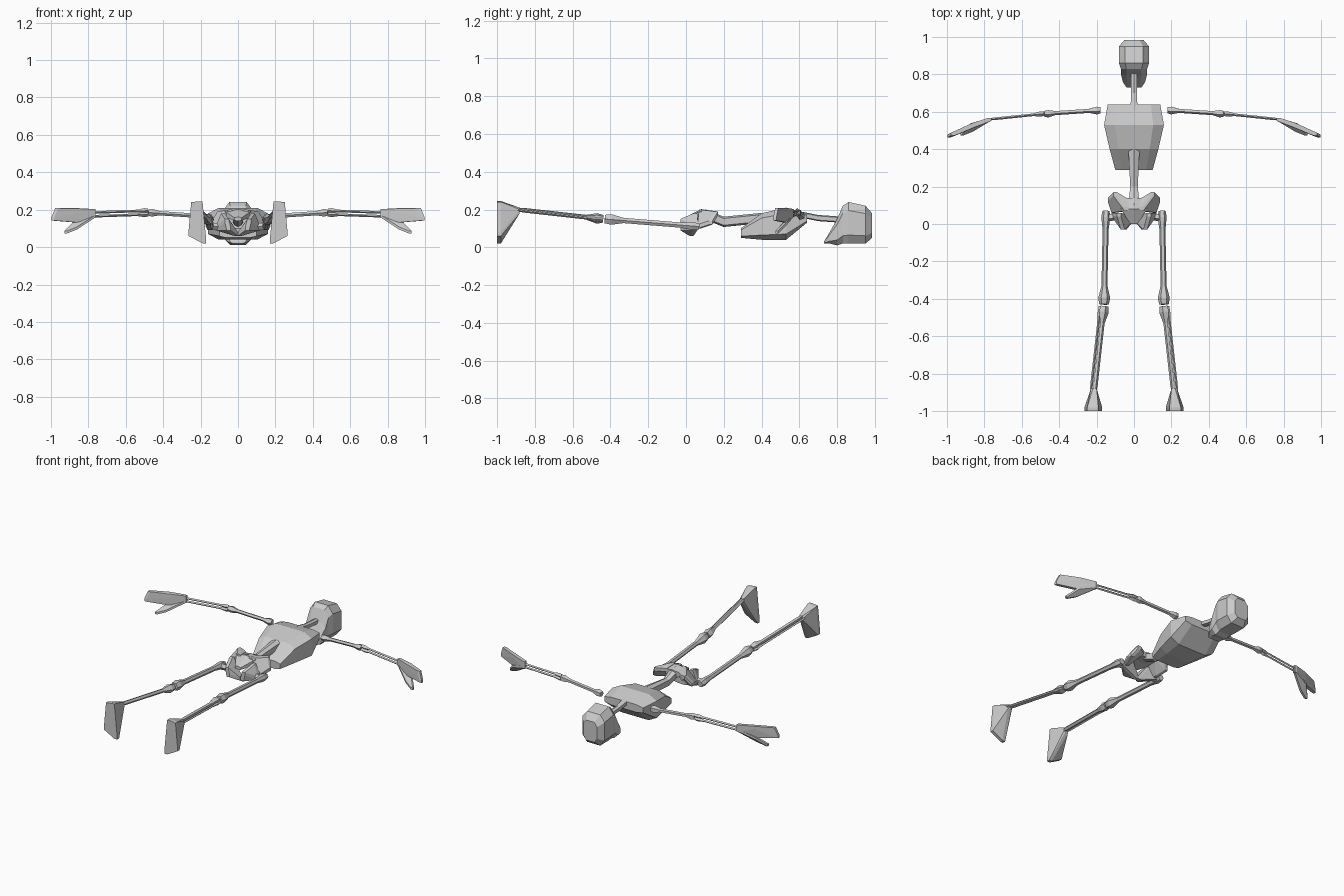
import bpy, bmesh
from itertools import product
from math import cos, sin, pi, copysign
from mathutils import Vector

default_cube = bpy.data.objects.get("Cube")
if default_cube:
    bpy.data.objects.remove(default_cube, do_unlink=True)

bone_grey = bpy.data.materials.new("bone grey")
bone_grey.use_nodes = True
colour = (.6, .6, .6, 1)
bone_grey.diffuse_color = colour
shader = bone_grey.node_tree.nodes["Principled BSDF"]
shader.inputs["Base Color"].default_value = colour


def add_object(name, bm):
    bmesh.ops.recalc_face_normals(bm, faces=bm.faces)
    mesh = bpy.data.meshes.new(name)
    bm.to_mesh(mesh)
    mesh.materials.append(bone_grey)
    part = bpy.data.objects.new(name, mesh)
    bpy.context.collection.objects.link(part)


def finish(name, bm, paired):
    """Turn the mesh into one central part, or a left and a right part."""
    if paired:
        add_object("left_" + name, bm)
        for vert in bm.verts:
            vert.co.x = -vert.co.x
        add_object("right_" + name, bm)
    else:
        add_object(name, bm)
    bm.free()


def skin(bm, rings):
    """Join rings of points with flat faces and close both ends."""
    loops = [[bm.verts.new(point) for point in ring] for ring in rings]
    for near, far in zip(loops, loops[1:]):
        for k in range(len(near)):
            bm.faces.new((near[k - 1], near[k], far[k], far[k - 1]))
    bm.faces.new(loops[0])
    bm.faces.new(loops[-1])


def body(name, sections, sides=8, roundness=.6):
    """Central part from sections of y, bottom, top and half width."""
    def soften(value):
        peak = cos(pi / sides)
        return copysign((abs(value) / peak) ** roundness, value)

    angles = [(2 * k + 1) * pi / sides for k in range(sides)]
    rings = []
    for y, bottom, top, width in sections:
        middle, height = (top + bottom) / 2, (top - bottom) / 2
        rings.append([Vector((width * soften(cos(a)), y, middle + height * soften(sin(a))))
                      for a in angles])
    bm = bmesh.new()
    skin(bm, rings)
    finish(name, bm, paired=False)


def long_bone(name, start, end, radius, start_knob=1, end_knob=1, sides=5):
    """Straight shaft whose ends swell into knobs."""
    start, end = Vector(start), Vector(end)
    direction = (end - start).normalized()
    across = direction.cross(Vector((0, 0, 1))).normalized()
    up = across.cross(direction)
    profile = ((0, start_knob * .8), (.07, start_knob), (.2, 1),
               (.8, 1), (.93, end_knob), (1, end_knob * .8))
    rings = []
    for t, swell in profile:
        centre = start.lerp(end, t)
        angles = [2 * pi * k / sides for k in range(sides)]
        rings.append([centre + radius * swell * (across * cos(a) + up * sin(a)) for a in angles])
    bm = bmesh.new()
    skin(bm, rings)
    finish(name, bm, paired=True)


def plate_bone(name, corners, pad):
    """Faceted bone wrapped around corner points, each padded by a small box."""
    bm = bmesh.new()
    for corner in corners:
        for offset in product((-pad, pad), repeat=3):
            bm.verts.new(Vector(corner) + Vector(offset))
    bmesh.ops.convex_hull(bm, input=bm.verts)
    loose = [vert for vert in bm.verts if not vert.link_faces]
    bmesh.ops.delete(bm, geom=loose, context='VERTS')
    bmesh.ops.dissolve_limit(bm, angle_limit=.03, verts=bm.verts, edges=bm.edges)
    finish(name, bm, paired=True)


# Skull, from the chin to the back of the head
body("skull", [
    (.73, .02, .03, .04),
    (.76, .02, .08, .06),
    (.8, .01, .15, .07),
    (.83, .02, .22, .07),
    (.86, .02, .24, .08),
    (.95, .02, .22, .08),
    (.985, .05, .18, .05)])

# Spine above and below the ribs
body("neck", [(.6, .16, .19, .02), (.7, .14, .17, .015), (.84, .13, .16, .015)], sides=6)
body("lower_spine", [(.1, .15, .2, .03), (.2, .11, .16, .02), (.4, .13, .18, .03)], sides=6)

# Rib cage, from the waist to the shoulders
body("rib_cage", [
    (.29, .05, .1, .1),
    (.4, .04, .18, .13),
    (.53, .04, .21, .16),
    (.64, .13, .18, .14)], roundness=.5)

# Pelvis
body("sacrum", [(0, .14, .16, .02), (.08, .15, .2, .07), (.14, .15, .19, .05)], sides=6)
plate_bone("hip_wing", [
    (.05, .13, .18),
    (.1, .16, .18),
    (.13, .13, .13),
    (.11, .07, .11),
    (.04, .08, .19)], pad=.01)
plate_bone("hip_base", [
    (.08, .05, .17),
    (.11, .05, .1),
    (.06, -.02, .14),
    (.05, -.02, .1),
    (.01, .03, .07)], pad=.01)

# Legs
hip, knee, ankle = Vector((.15, .07, .11)), Vector((.16, -.43, .15)), Vector((.21, -.89, .2))
shin_top = knee + Vector((0, -.01, 0))
outward = Vector((.02, 0, -.005))
long_bone("femur_neck", (.1, .04, .11), (.16, .03, .11), .02)
long_bone("femur", hip, knee, .016, start_knob=1.5, end_knob=2, sides=6)
long_bone("tibia", shin_top, ankle, .013, start_knob=2.2)
long_bone("fibula", shin_top + outward, ankle + outward, .007, start_knob=1.5, sides=4)

# Feet, with the toes hanging down
plate_bone("foot", [
    ankle,
    ankle + Vector((.01, 0, -.01)),
    (.2, -.99, .235),
    (.24, -.99, .23),
    (.255, -.99, .07),
    (.18, -.99, .03)], pad=.01)

# Arms
shoulder, elbow, wrist = Vector((.18, .61, .165)), Vector((.48, .59, .185)), Vector((.77, .56, .175))
forearm_gap = Vector((0, 0, .01))
long_bone("humerus", shoulder, elbow, .012, start_knob=1.9, end_knob=1.8)
long_bone("radius", elbow + forearm_gap, wrist + forearm_gap, .007, start_knob=2, sides=4)
long_bone("ulna", elbow - forearm_gap, wrist - forearm_gap, .007, start_knob=2, sides=4)

# Hands, fingers together and thumb apart
plate_bone("hand", [
    wrist + forearm_gap * 2,
    wrist - forearm_gap,
    (.86, .53, .2),
    (.87, .52, .14),
    (.97, .48, .2),
    (.99, .47, .15)], pad=.008)
plate_bone("thumb", [
    wrist - forearm_gap,
    (.87, .53, .13),
    (.87, .5, .1),
    (.92, .48, .08)], pad=.007)
